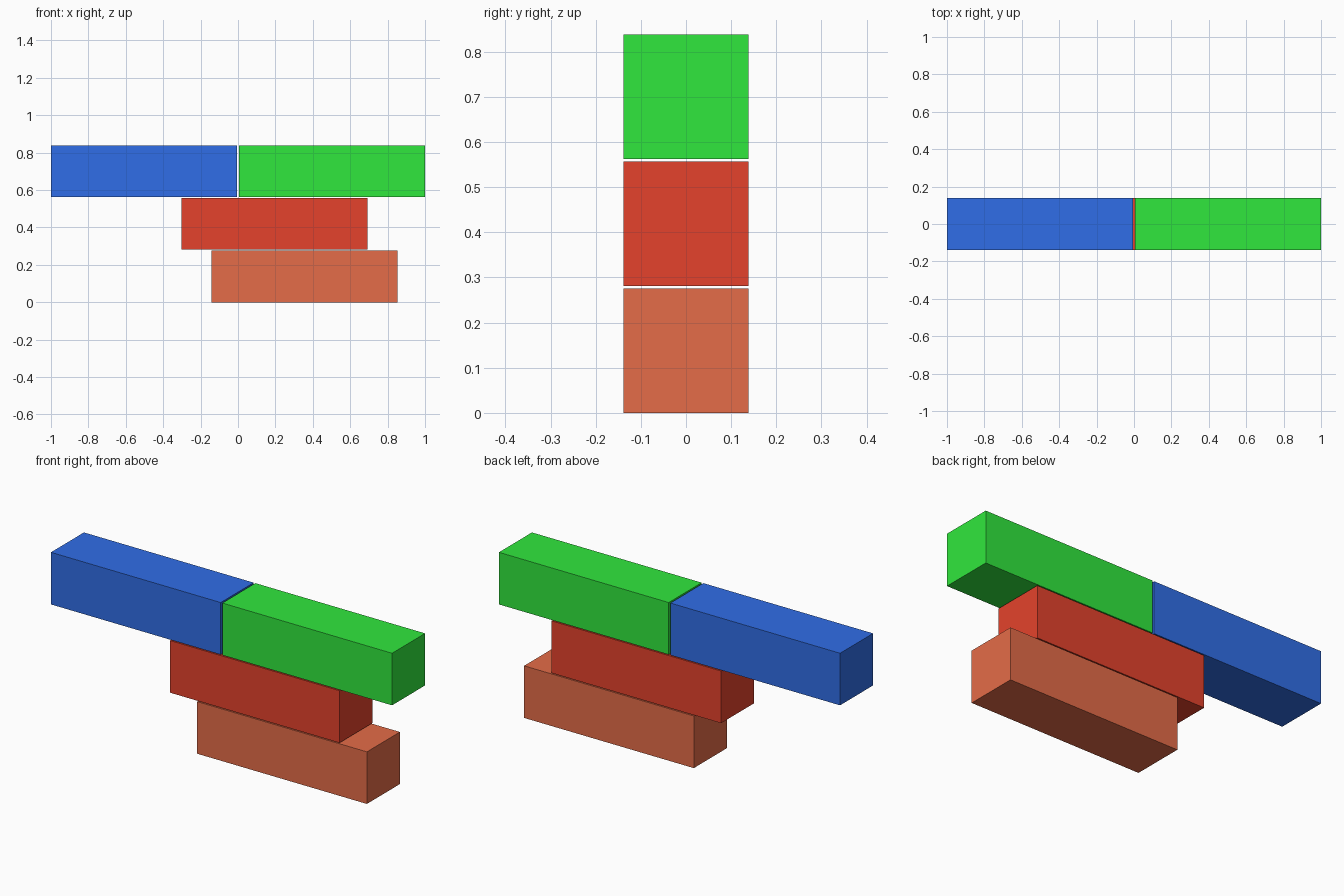
import bpy
import bmesh
from mathutils import Matrix

if "Cube" in bpy.data.objects:
    bpy.data.objects.remove(bpy.data.objects["Cube"])

LENGTH, SIDE = 0.995, 0.276   # block size
PITCH = 0.281                 # vertical spacing, leaves a thin gap


def block(name, x, level, color):
    """One square-section block centred at x on the given layer."""
    bm = bmesh.new()
    loc = Matrix.Translation((x, 0, SIDE / 2 + level * PITCH))
    bmesh.ops.create_cube(bm, size=1, matrix=loc @ Matrix.Diagonal((LENGTH, SIDE, SIDE, 1)))
    mesh = bpy.data.meshes.new(name)
    bm.to_mesh(mesh)
    bm.free()
    mat = bpy.data.materials.new(name + "_paint")
    mat.diffuse_color = (*color, 1)
    mat.use_nodes = True
    mat.node_tree.nodes["Principled BSDF"].inputs["Base Color"].default_value = mat.diffuse_color
    mesh.materials.append(mat)
    bpy.context.collection.objects.link(bpy.data.objects.new(name, mesh))


# Stacked layers, bottom to top
block("bottom_block", 0.355, 0, (0.78, 0.15, 0.065))
block("middle_block", 0.195, 1, (0.78, 0.055, 0.025))

# Top layer: two blocks end to end
block("top_left_block", -1 + LENGTH / 2, 2, (0.03, 0.155, 0.80))
block("top_right_block", 1 - LENGTH / 2, 2, (0.03, 0.80, 0.047))
